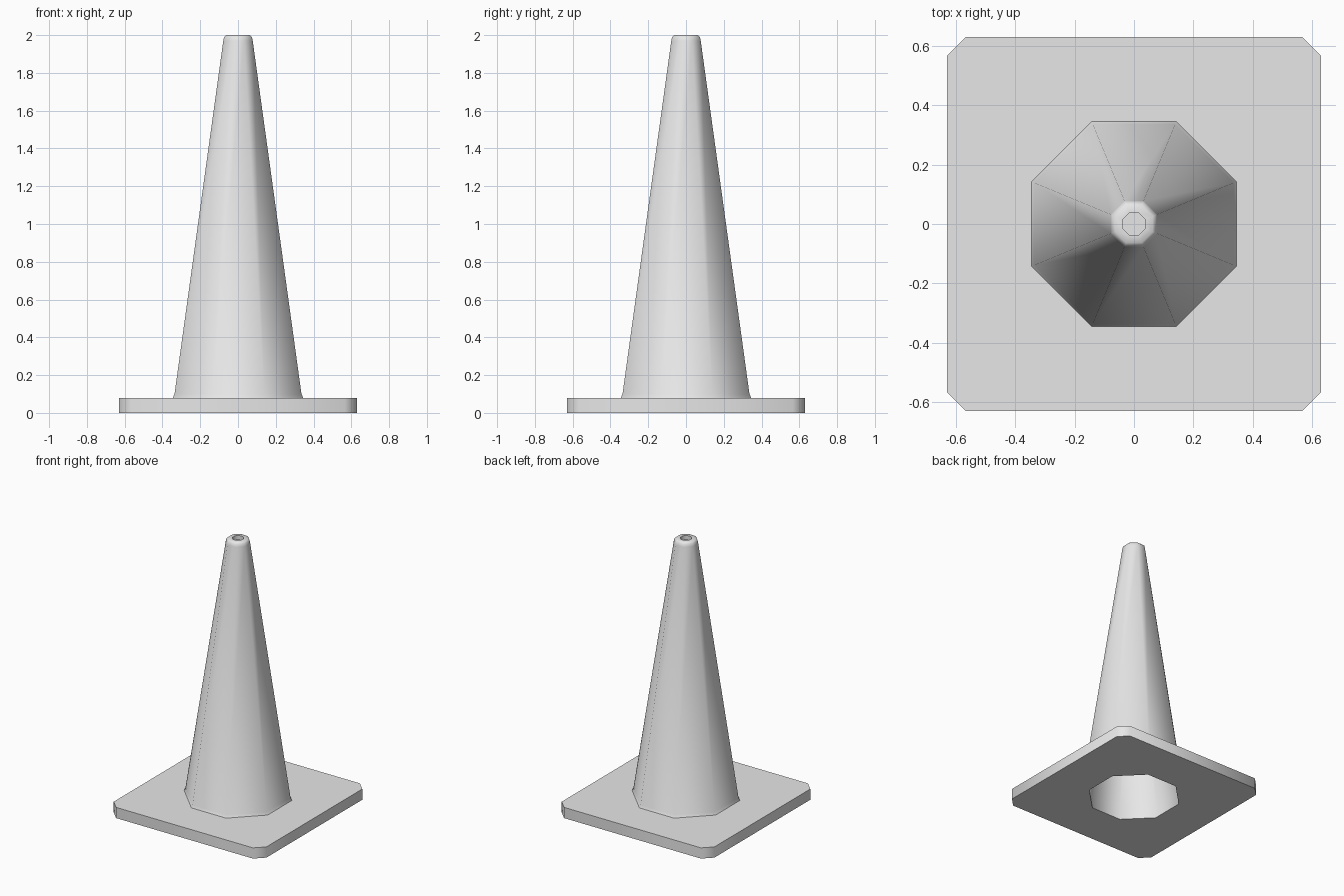
import bpy, bmesh, math

cube = bpy.data.objects.get("Cube")
if cube:
    bpy.data.objects.remove(cube, do_unlink=True)

mat = bpy.data.materials.new("light_grey")
mat.use_nodes = True
grey = (0.8, 0.8, 0.8, 1)
mat.diffuse_color = grey
mat.node_tree.nodes["Principled BSDF"].inputs["Base Color"].default_value = grey

OCT = math.tan(math.pi / 8)


def ring(bm, half, z, corner=None):
    """Eight-sided ring: half width to the flats, corner = half length of a flat."""
    c = half * OCT if corner is None else corner
    pts = [(half, -c), (half, c), (c, half), (-c, half),
           (-half, c), (-half, -c), (-c, -half), (c, -half)]
    return [bm.verts.new((x, y, z)) for x, y in pts]


# Rings from the closed top of the hollow, around the base, up to the tip dimple
profile = [
    (0.04, 1.93), (0.30, 0.08), (0.30, 0),           # hollow inside
    (0.63, 0, 0.565), (0.63, 0.08, 0.565),           # square base plate
    (0.345, 0.08), (0.336, 0.1),                     # foot of the cone
    (0.078, 1.97), (0.074, 1.99), (0.063, 2.0),      # rounded tip
    (0.037, 2.0), (0.037, 1.97),                     # dimple in the tip
]

bm = bmesh.new()
rings = [ring(bm, *p) for p in profile]
for a, b in zip(rings, rings[1:]):
    for i in range(8):
        j = (i + 1) % 8
        bm.faces.new((a[i], a[j], b[j], b[i]))
bm.faces.new(rings[0])
bm.faces.new(rings[-1])
bmesh.ops.recalc_face_normals(bm, faces=bm.faces)

mesh = bpy.data.meshes.new("traffic_cone")
bm.to_mesh(mesh)
bm.free()
mesh.materials.append(mat)
cone = bpy.data.objects.new("traffic_cone", mesh)
bpy.context.collection.objects.link(cone)

# Smooth the cone sides, keep the plate rim and hole edges sharp
bpy.ops.object.select_all(action="DESELECT")
cone.select_set(True)
bpy.context.view_layer.objects.active = cone
bpy.ops.object.shade_smooth_by_angle(angle=math.radians(62))
